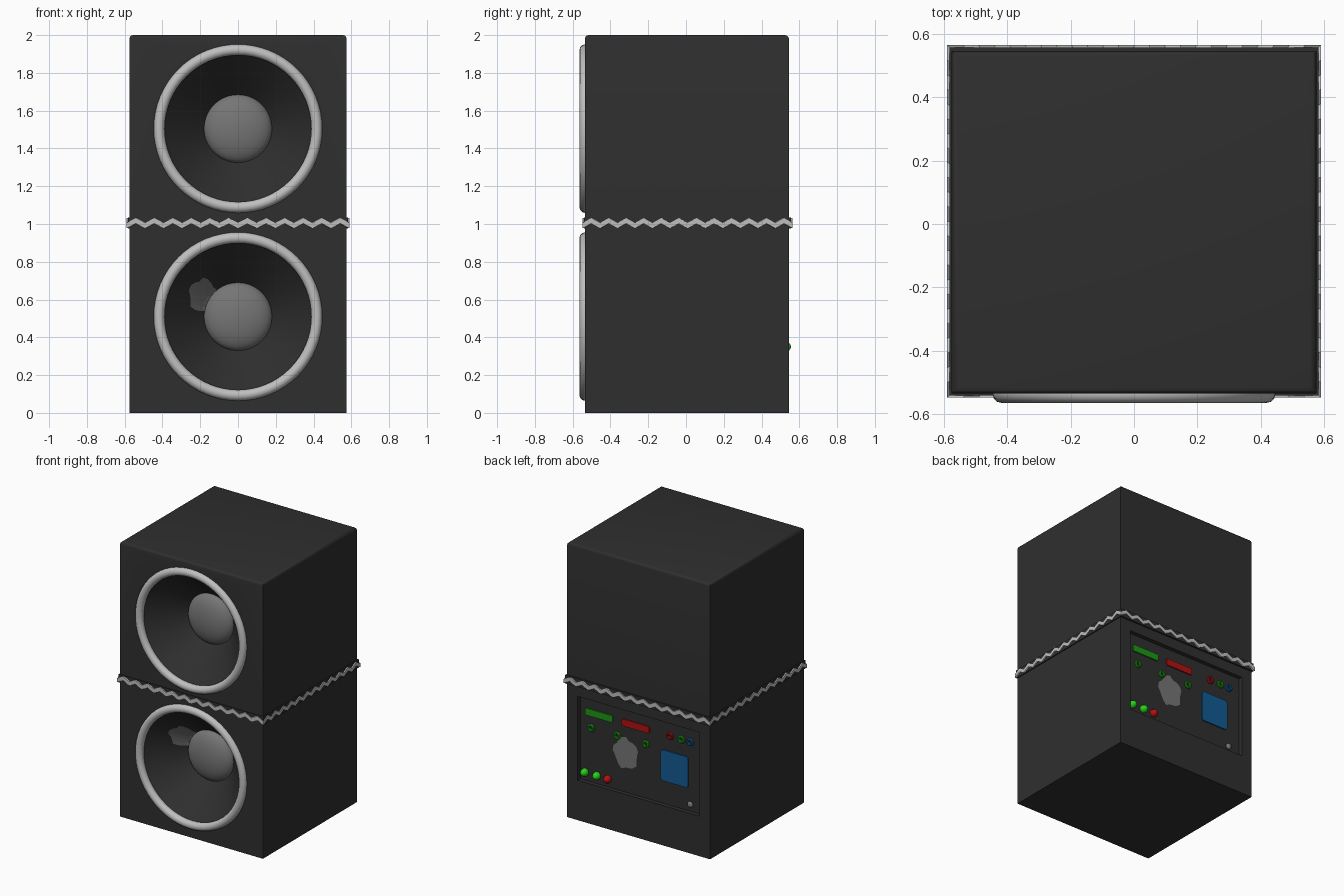
import bpy, bmesh, math
from mathutils import Vector

if "Cube" in bpy.data.objects:
    bpy.data.objects.remove(bpy.data.objects["Cube"])

def mat(name, rgb):
    m = bpy.data.materials.new(name)
    m.diffuse_color = (*rgb, 1)
    m.use_nodes = True
    m.node_tree.nodes["Principled BSDF"].inputs["Base Color"].default_value = m.diffuse_color
    return m

DARK = mat("charcoal", (0.028, 0.028, 0.028))
LIGHT = mat("light_grey", (0.52, 0.52, 0.52))
GREY = mat("mid_grey", (0.18, 0.18, 0.18))
GREEN = mat("green", (0.012, 0.30, 0.008))
LIME = mat("bright_green", (0.02, 0.62, 0.01))
RED = mat("red", (0.42, 0.006, 0.006))
BLUE = mat("blue", (0.006, 0.10, 0.28))

FRONT, BACK = -0.535, 0.545
CONE_R, DOME_R, DEPTH = 0.405, 0.17, 0.24
RECESS = 0.03
PANEL_Y = BACK - RECESS

def finish(ob, name, m, smooth=False):
    ob.name = name
    ob.data.materials.clear()
    ob.data.materials.append(m)
    if smooth:
        bpy.ops.object.select_all(action='DESELECT')
        ob.select_set(True)
        bpy.context.view_layer.objects.active = ob
        bpy.ops.object.shade_smooth_by_angle(angle=math.radians(35))
    return ob

def box(name, lo, hi, m):
    bpy.ops.mesh.primitive_cube_add(size=1)
    ob = bpy.context.object
    for v in ob.data.vertices:
        v.co = [l + (c + 0.5) * (h - l) for c, l, h in zip(v.co, lo, hi)]
    return finish(ob, name, m)

def bevel(ob, width, test, seg=3):
    bm = bmesh.new()
    bm.from_mesh(ob.data)
    edges = [e for e in bm.edges if test(e)]
    bmesh.ops.bevel(bm, geom=edges, offset=width, segments=seg, profile=0.5, affect='EDGES')
    bm.to_mesh(ob.data)
    bm.free()

def cut(ob, cutter):
    mod = ob.modifiers.new("cut", 'BOOLEAN')
    mod.operation, mod.solver, mod.object = 'DIFFERENCE', 'EXACT', cutter
    bpy.context.view_layer.objects.active = ob
    bpy.ops.object.modifier_apply(modifier=mod.name)
    bpy.data.objects.remove(cutter)

def sphere(name, loc, scale, m, seg=24):
    bpy.ops.mesh.primitive_uv_sphere_add(segments=seg, ring_count=seg // 2, location=loc)
    ob = bpy.context.object
    ob.scale = scale
    return finish(ob, name, m, True)

def torus(name, loc, major, minor, m, a=20, b=8):
    bpy.ops.mesh.primitive_torus_add(location=loc, rotation=(math.pi / 2, 0, 0), major_radius=major,
                                     minor_radius=minor, major_segments=a, minor_segments=b)
    return finish(bpy.context.object, name, m, True)

# Cabinets, each with a conical speaker recess
for part, z0, cz in (("lower", 0, 0.51), ("upper", 1, 1.505)):
    cab = box(part + "_cabinet", (-0.575, FRONT, z0), (0.575, BACK, z0 + 1), DARK)
    if z0:
        bevel(cab, 0.02, lambda e: all(v.co.z > 1.99 for v in e.verts))
    bpy.ops.mesh.primitive_cone_add(vertices=64, radius1=CONE_R, radius2=DOME_R, depth=DEPTH + 0.002,
                                    location=(0, FRONT + DEPTH / 2 - 0.001, cz),
                                    rotation=(-math.pi / 2, 0, 0))
    cutter = bpy.context.object
    cutter.hide_render = True
    cut(cab, cutter)
    if not z0:
        # Control panel recess in the back
        hole = box("panel_cutter", (-0.49, PANEL_Y, 0.29), (0.49, BACK + 0.1, 0.90), DARK)
        hole.hide_render = True
        cut(cab, hole)
    finish(cab, part + "_cabinet", DARK, True)
    # Speaker surround and dust cap
    torus(part + "_speaker_ring", (0, FRONT, cz), 0.417, 0.029, LIGHT, 64, 12)
    sphere(part + "_dust_cap", (0, FRONT + DEPTH - 0.01, cz), (0.18, 0.075, 0.18), GREY, 40)

# Dark band round the join
box("join_band", (-0.582, -0.54, 0.975), (0.582, 0.557, 1.035), DARK)

# Zigzag rope wrapped over the band
def zigzag_rope():
    corners = [Vector(c) for c in ((-1, -1), (1, -1), (1, 1), (-1, 1))]
    mid, half = Vector((0, 0.0085)), Vector((0.589, 0.5555))
    bm = bmesh.new()
    rings, n = [], 24
    for s in range(4):
        for i in range(n):
            u = corners[s].lerp(corners[(s + 1) % 4], i / n)
            z = 1.005 + (0.013 if i % 2 else -0.013)
            ring = []
            for grow, dz in ((0, 0.014), (0, -0.014), (-0.012, -0.014), (-0.012, 0.014)):
                ring.append(bm.verts.new((mid.x + u.x * (half.x + grow),
                                          mid.y + u.y * (half.y + grow), z + dz)))
            rings.append(ring)
    for a, b in zip(rings, rings[1:] + rings[:1]):
        for k in range(4):
            bm.faces.new((a[k], a[(k + 1) % 4], b[(k + 1) % 4], b[k]))
    bmesh.ops.recalc_face_normals(bm, faces=bm.faces)
    me = bpy.data.meshes.new("zigzag_rope")
    bm.to_mesh(me)
    bm.free()
    ob = bpy.data.objects.new("zigzag_rope", me)
    bpy.context.collection.objects.link(ob)
    finish(ob, "zigzag_rope", LIGHT)
zigzag_rope()

# Ragged patches: one on the lower cone, one on the back panel
def patch(name, cx, cz, rx, rz, y_of, flip):
    bm = bmesh.new()
    rows = []
    for f in (0.02, 0.35, 0.7, 1):
        row = []
        for i in range(20):
            a = math.tau * i / 20
            r = f * (0.93 + 0.09 * math.sin(5 * a + 1) + 0.03 * math.sin(9 * a))
            x, z = cx + rx * r * math.cos(a), cz + rz * r * math.sin(a)
            row.append(bm.verts.new((x, y_of(x, z), z)))
        rows.append(row)
    bm.faces.new(rows[0])
    for a, b in zip(rows, rows[1:]):
        for i in range(20):
            j = (i + 1) % 20
            bm.faces.new((a[i], b[i], b[j], a[j]))
    bmesh.ops.recalc_face_normals(bm, faces=bm.faces)
    bm.normal_update()
    if (sum(f.normal.y for f in bm.faces) > 0) != flip:
        bmesh.ops.reverse_faces(bm, faces=bm.faces)
    me = bpy.data.meshes.new(name)
    bm.to_mesh(me)
    bm.free()
    ob = bpy.data.objects.new(name, me)
    bpy.context.collection.objects.link(ob)
    finish(ob, name, GREY)

def cone_y(x, z):
    r = math.hypot(x, z - 0.51)
    return FRONT - 0.008 + DEPTH * min(1, (CONE_R - r) / (CONE_R - DOME_R))

patch("cone_patch", -0.185, 0.62, 0.08, 0.095, cone_y, False)
patch("panel_patch", 0.12, 0.575, 0.105, 0.12, lambda x, z: PANEL_Y + 0.006, True)

# Displays and blue screen on the back panel
def plate(name, x, z, w, h, m, r):
    ob = box(name, (x - w / 2, PANEL_Y - 0.005, z - h / 2), (x + w / 2, PANEL_Y + 0.009, z + h / 2), m)
    bevel(ob, r, lambda e: abs(e.verts[0].co.y - e.verts[1].co.y) > 0.005)

plate("green_display", 0.335, 0.795, 0.22, 0.05, GREEN, 0.008)
plate("red_display", 0.04, 0.795, 0.22, 0.05, RED, 0.008)
plate("blue_screen", -0.272, 0.57, 0.22, 0.225, BLUE, 0.02)

# Sockets
for i, (x, z, m) in enumerate(((0.40, 0.685, GREEN), (0.19, 0.685, GREEN), (-0.04, 0.685, GREEN),
                               (-0.235, 0.795, RED), (-0.325, 0.795, GREEN), (-0.397, 0.795, BLUE))):
    torus(f"socket_{i + 1}", (x, PANEL_Y + 0.004, z), 0.019, 0.010, m)

# Round buttons and corner bolt
for i, (x, m) in enumerate(((0.45, LIME), (0.353, LIME), (0.265, RED))):
    sphere(f"button_{i + 1}", (x, PANEL_Y + 0.006, 0.35), (0.028, 0.035, 0.028), m, 16)
sphere("corner_bolt", (-0.397, PANEL_Y + 0.004, 0.34), (0.022, 0.015, 0.022), GREY, 12)
